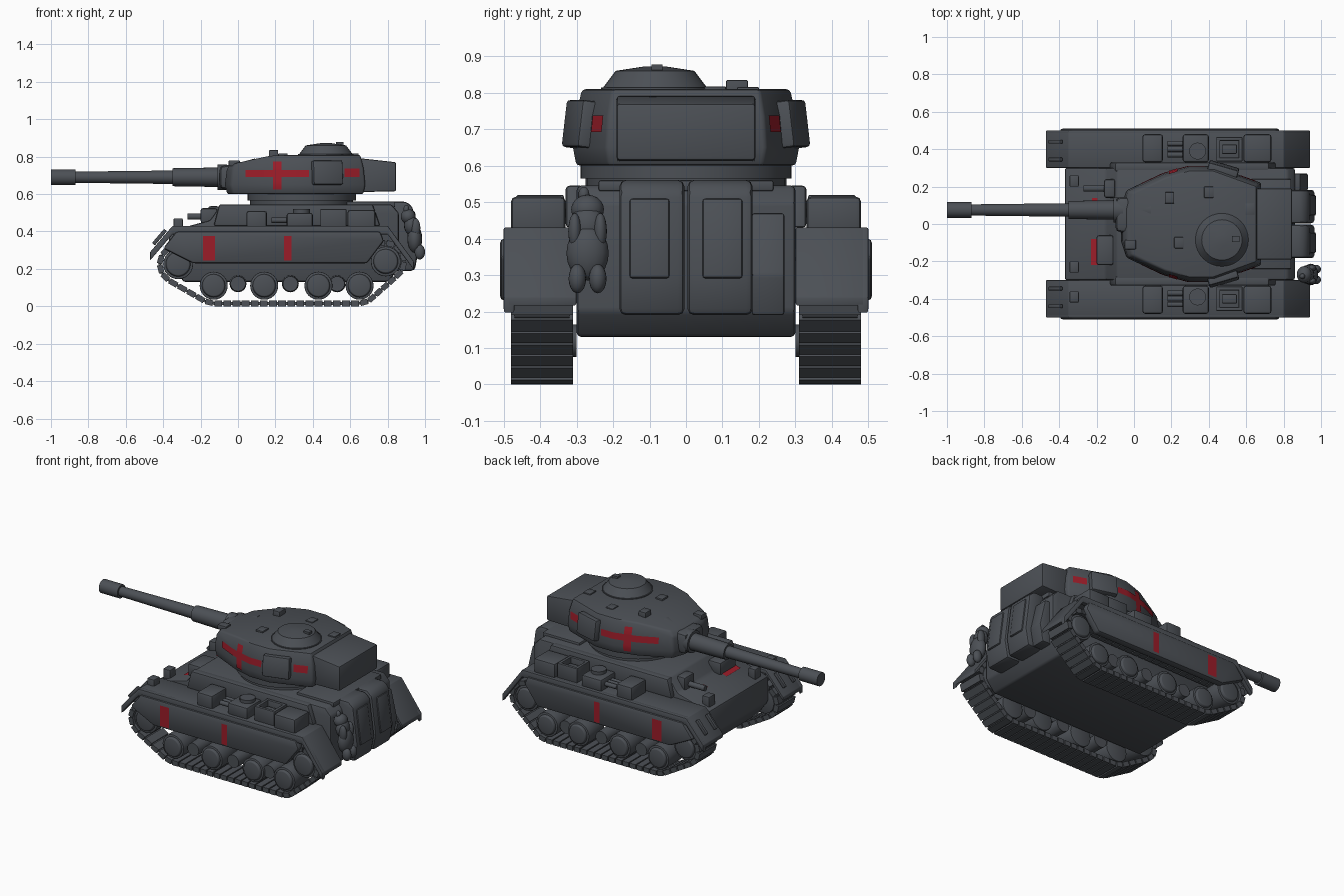
import bpy, bmesh, math
from mathutils import Matrix, Vector, Euler
from mathutils.geometry import convex_hull_2d

if "Cube" in bpy.data.objects:
    bpy.data.objects.remove(bpy.data.objects["Cube"])


def material(name, rgb):
    mat = bpy.data.materials.new(name)
    mat.use_nodes = True
    mat.diffuse_color = (*rgb, 1)
    mat.node_tree.nodes["Principled BSDF"].inputs["Base Color"].default_value = (*rgb, 1)
    return mat


GREY = material("slate grey", (.072, .08, .092))
RED = material("marking red", (.33, .012, .022))

# Shared levels and widths
HULL_SIDE, FENDER_SIDE, SKIRT_SIDE, TRACK_MID = .3, .49, .51, .395
BELLY, SKIRT_LOW, FENDER_TOP, DECK, TURRET_LOW, GUN_LEVEL, ROOF = .13, .23, .43, .545, .6, .69, .81


def finish(name, bm, bevel=0, mirror=False, mat=GREY):
    """Bevel, shade and link a mesh, mirrored across the middle if asked."""
    bm.normal_update()
    bmesh.ops.recalc_face_normals(bm, faces=bm.faces[:])
    bm.normal_update()
    if bevel:
        sharp = [edge for edge in bm.edges if edge.calc_face_angle(0) > .4]
        bmesh.ops.bevel(bm, geom=sharp, offset=bevel, segments=2, profile=.5,
                        affect='EDGES', clamp_overlap=True)
        bm.normal_update()
    for face in bm.faces:
        face.smooth = True
    for edge in bm.edges:
        edge.smooth = edge.calc_face_angle(0) < .6
    mesh = bpy.data.meshes.new(name)
    bm.to_mesh(mesh)
    bm.free()
    mesh.materials.append(mat)
    part = bpy.data.objects.new(name, mesh)
    bpy.context.collection.objects.link(part)
    if mirror:
        part.modifiers.new("mirror", 'MIRROR').use_axis = (False, True, False)
    return part


def box(bm, centre, size, turn=(0, 0, 0)):
    bmesh.ops.create_cube(bm, size=1, matrix=Matrix.LocRotScale(Vector(centre), Euler(turn), Vector(size)))


def boxes(name, items, bevel=.006, mirror=False):
    bm = bmesh.new()
    for item in items:
        box(bm, *item)
    return finish(name, bm, bevel, mirror)


def tube(bm, start, axis, length, radius, end_radius=None, sides=24):
    """Add a cylinder or cone running from start along the named axis."""
    direction = Vector([axis == letter for letter in "xyz"])
    place = Matrix.LocRotScale(Vector(start) + direction * length / 2, direction.to_track_quat('Z', 'Y'), None)
    bmesh.ops.create_cone(bm, cap_ends=True, segments=sides, radius1=radius,
                          radius2=end_radius or radius, depth=length, matrix=place)


def loft(bm, rings):
    """Join closed rings of points with side faces and return their vertices."""
    rings = [[bm.verts.new(point) for point in ring] for ring in rings]
    for low, high in zip(rings, rings[1:]):
        for i in range(len(low)):
            bm.faces.new((low[i - 1], low[i], high[i], high[i - 1]))
    return rings


def profile(name, points, inner, outer, bevel=.006, mirror=False):
    """Extrude a side profile across the width."""
    bm = bmesh.new()
    for ring in loft(bm, [[(x, y, z) for x, z in points] for y in (inner, outer)]):
        bm.faces.new(ring)
    return finish(name, bm, bevel, mirror)


def strip(name, line, drop, inner, outer):
    """Extrude a bent plate that hangs below a line."""
    profile(name, line + [(x, z - drop) for x, z in reversed(line)], inner, outer, .004, True)


def marking(name, patches, target, axis='y', mirror=True):
    """Project thin painted patches (centre, size) onto a part."""
    bm = bmesh.new()
    for (u, v), (length, height) in patches:
        turn = Matrix.Rotation(math.pi / 2, 4, 'X') if axis == 'y' else Matrix()
        place = Matrix.Translation((u, 1, v) if axis == 'y' else (u, v, 1))
        scale = Matrix.Diagonal((length / 2, height / 2, 1, 1))
        bmesh.ops.create_grid(bm, x_segments=12, y_segments=8, size=1, matrix=place @ turn @ scale)
    part = finish(name, bm, 0, False, RED)
    wrap = part.modifiers.new("wrap", 'SHRINKWRAP')
    wrap.target, wrap.wrap_method, wrap.offset = target, 'PROJECT', .005
    wrap.use_project_y, wrap.use_project_z = axis == 'y', axis == 'z'
    wrap.use_positive_direction, wrap.use_negative_direction = False, True
    if mirror:
        part.modifiers.new("mirror", 'MIRROR').use_axis = (False, True, False)


# Hull with a stepped front plate and raised engine deck
hull = profile("hull", [(-.29, BELLY), (-.37, .24), (-.37, .4), (-.15, .46), (-.09, DECK),
                        (.82, DECK), (.86, .5), (.86, .2), (.8, BELLY)], -HULL_SIDE, HULL_SIDE, .012)
boxes("engine_deck", [((.71, 0, DECK), (.26, .48, .03))])
profile("hull_side_rail", [(-.13, FENDER_TOP), (-.1, DECK), (.72, DECK), (.76, FENDER_TOP)],
        .28, .33, .01, True)

# Fenders, skirts and mudflap ribs
fender_line = [(-.47, .29), (-.35, FENDER_TOP), (.8, FENDER_TOP), (.94, .24)]
strip("fender", fender_line, .025, HULL_SIDE, FENDER_SIDE)
strip("skirt_rim", fender_line, .045, .47, .5)
skirt = profile("side_skirt", [(-.4, .31), (-.33, .4), (.76, .4), (.78, .35), (.69, SKIRT_LOW),
                               (-.24, SKIRT_LOW)], .46, SKIRT_SIDE, .012, True)
boxes("mudflap_ribs", [((-.42, y, .37), (.1, .02, .02), (0, -.86, 0)) for y in (.345, .44)], .004, True)
marking("skirt_stripes", [((-.155, .31), (.065, .13)), ((.265, .31), (.04, .13))], skirt)

# Wheels, as position and radius
road = [(x, .11, .075) for x in (-.13, .14, .43, .65)]
ends = [(-.32, .225, .08), (.79, .24, .08)]
bm = bmesh.new()
for x, z, radius in road + ends:
    tube(bm, (x, .31, z), 'y', .155, radius)
    tube(bm, (x, .46, z), 'y', .02, radius * .85, radius * .75)
finish("wheels", bm, .004, True)
bm = bmesh.new()
for x in (0, .28, .53):
    tube(bm, (x, HULL_SIDE, .12), 'y', .15, .045, .04)
finish("return_rollers", bm, 0, True)

# Track belt stretched around the wheels, then split into links
rim = [Vector((x + (radius + .02) * math.cos(step * math.pi / 6), z + (radius + .02) * math.sin(step * math.pi / 6)))
       for x, z, radius in road + ends for step in range(12)]
belt = [rim[i] for i in convex_hull_2d(rim)]
bm = bmesh.new()
for start, end in zip(belt, belt[1:] + belt[:1]):
    run = end - start
    turn = (0, -math.atan2(run.y, run.x), 0)
    count = max(1, round(run.length / .05))
    for i in range(count):
        x, z = start.lerp(end, (i + .5) / count)
        box(bm, (x, TRACK_MID, z), (run.length / count * .85, .17, .03), turn)
    x, z = (start + end) / 2
    box(bm, (x, TRACK_MID, z), (run.length, .15, .014), turn)
finish("track", bm, 0, True)

# Stowage on the fenders
boxes("fender_boxes", [((x, .405, .46), (length, .15, height)) for x, length, height in
                       ((.1, .11, .1), (.33, .14, .08), (.66, .15, .11))], .014, True)
boxes("open_bin", [((.51, y, .47), (.14, .02, .1)) for y in (.345, .455)] +
      [((x, .4, .47), (.02, .12, .1)) for x in (.45, .57)] +
      [((.51, .4, .47), (.08, .05, .05))], .005, True)
bm = bmesh.new()
tube(bm, (.34, .39, .48), 'z', .04, .045)
for y in (.37, .4, .43):
    tube(bm, (.18, y, .46), 'x', .1, .014)
finish("tool_rolls", bm, 0, True)

# Front fittings
boxes("headlamps", [((-.32, y, FENDER_TOP), (.05, .06, .08)) for y in (-.39, -.23, .23)])
boxes("driver_hatches", [((-.155, -.14, .485), (.09, .16, .08)), ((-.13, .19, .49), (.06, .1, .09))], .012)
bm = bmesh.new()
tube(bm, (-.27, .19, .48), 'x', .17, .017)
finish("hull_gun", bm)
marking("front_marking", [((-.21, -.15), (.04, .14)), ((-.21, .12), (.03, .04))], hull, 'z', False)

# Turret ring
bm = bmesh.new()
for z, radius in ((.53, .275), (.565, .29)):
    tube(bm, (.34, 0, z), 'z', .04, radius, sides=40)
finish("turret_ring", bm)

# Turret lofted from a half plan, with a roof that dips at the front
half = [(-.07, .09), (-.04, .18), (.15, .27), (.29, .31), (.43, .31), (.68, .22)]
plan = half + [(x, -y) for x, y in reversed(half)]
middle = .35
bm = bmesh.new()
rings = loft(bm, [[(middle + (x - middle) * scale, y * scale, z - drop * max(0, .18 - x)) for x, y in plan]
                  for scale, z, drop in ((.97, TURRET_LOW, 0), (1, .65, 0), (.975, .735, 0), (.92, ROOF, .2))])
for ring in (rings[0], rings[-1]):
    for i in range(len(half) - 1):
        bm.faces.new((ring[i], ring[i + 1], ring[-i - 2], ring[-i - 1]))
turret = finish("turret", bm, .01)
marking("turret_crosses", [((.21, .71), (.34, .04)), ((.21, .7), (.045, .15)), ((.61, .715), (.08, .045))], turret)

# Bustle and angled side bins
profile("bustle", [(.62, .61), (.62, .795), (.845, .77), (.845, .615)], -.19, .19, .008)
boxes("turret_side_bin", [((.475, .285, .713), (.165, .06, .13), (.12, 0, -.28))], .01, True)

# Cupola and roof fittings
bm = bmesh.new()
for z, height, low, high in ((.8, .015, .148, .148), (.815, .045, .142, .108), (.86, .012, .108, .03)):
    tube(bm, (.47, -.085, z), 'z', height, low, high, 32)
box(bm, (.545, -.08, .868), (.04, .03, .02))
finish("cupola", bm)
boxes("roof_fittings", [((x, y, ROOF), (.05, .06, height)) for x, y, height in
                        ((.19, .14, .05), (.24, -.1, .015), (.4, .17, .012), (.62, .08, .015))], .004)

# Main gun built in stages from the muzzle backwards
bm = bmesh.new()
x = -1
for length, front, back in ((.13, .042, .042), (.52, .03, .036), (.24, .048, .052), (.05, .068, .068), (.15, .06, .1)):
    tube(bm, (x, .075, GUN_LEVEL), 'x', length, front, back)
    x += length
finish("main_gun", bm)
boxes("mantlet", [((-.04, .05, GUN_LEVEL), (.12, .19, .13))], .03)
boxes("gun_sight", [((-.02, -.11, .765), (.06, .05, .03))], .004)

# Rear covers with raised panels, and a side locker
profile("rear_cover", [(.82, .19), (.82, .56), (.9, .56), (.935, .53), (.965, .3), (.945, .19)],
        .004, .183, .018, True)
boxes("rear_cover_panel", [((.95, .1, .4), (.02, .11, .22), (0, -.13, 0))], .008, True)
profile("rear_locker", [(.82, .19), (.82, .47), (.89, .47), (.93, .3), (.91, .19)], .18, .27, .008)

# Stuffed doll hanging at the rear: belly, chest, head, ear, then paired limbs
lumps = [(.945, 0, .36, .04, .058, .075), (.925, 0, .435, .038, .05, .055),
         (.91, 0, .48, .04, .045, .04), (.9, -.01, .52, .015, .015, .022)]
for side in (-1, 1):
    lumps += [(.95, side * .035, .42, .025, .018, .05), (.972, side * .028, .29, .028, .024, .04)]
bm = bmesh.new()
for x, y, z, *size in lumps:
    bmesh.ops.create_uvsphere(bm, u_segments=16, v_segments=10, radius=1,
                              matrix=Matrix.LocRotScale(Vector((x, y - .27, z)), None, Vector(size)))
finish("hanging_doll", bm)
